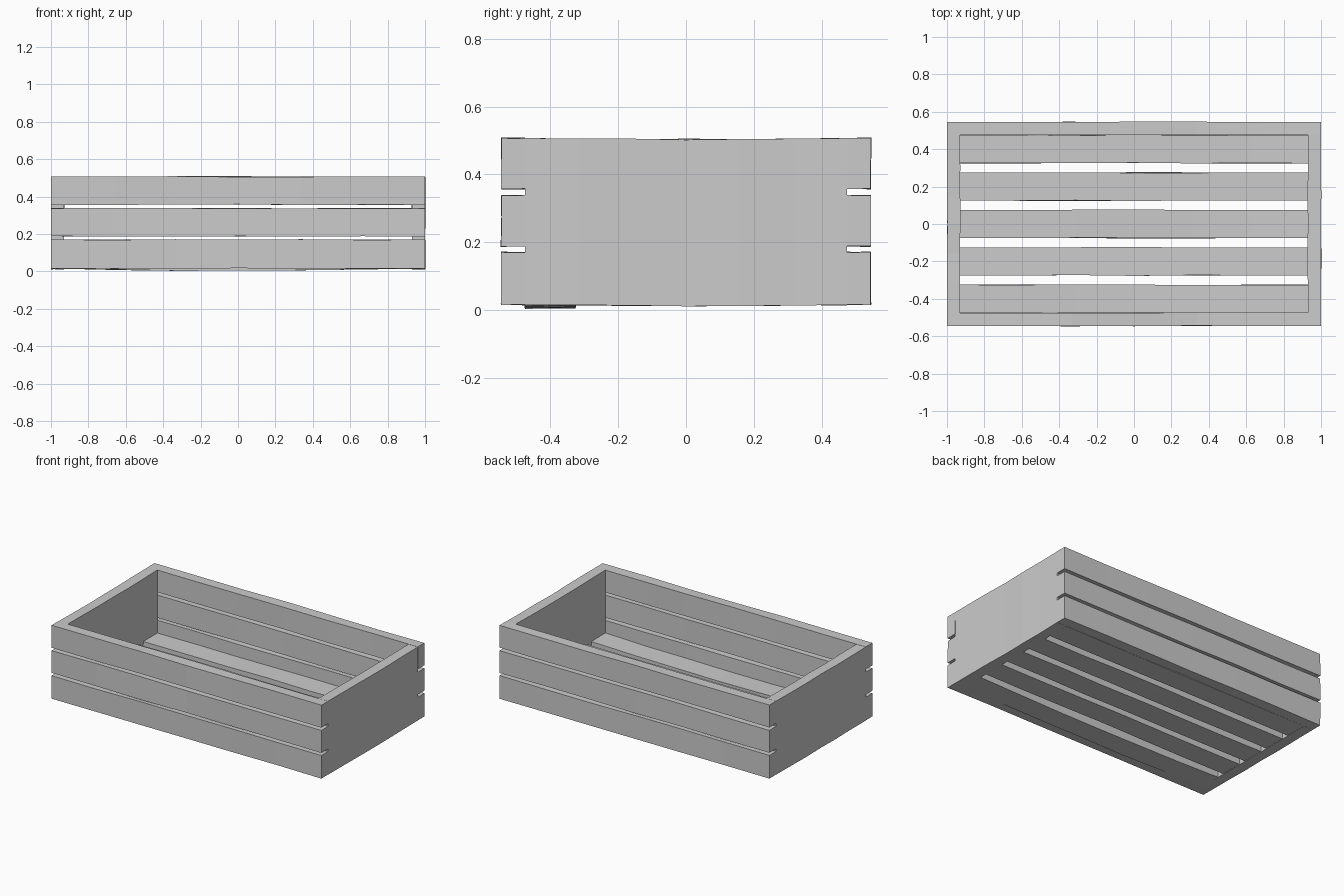
import bpy, bmesh, random
from mathutils import Vector

if "Cube" in bpy.data.objects:
    bpy.data.objects.remove(bpy.data.objects["Cube"])

random.seed(4)
L, W, T = 1.0, 0.545, 0.07        # half length, half width, board thickness
Z0, Z1 = 0.015, 0.507             # bottom and top of the crate


def board(name, lo, hi, axis, cuts=5, wobble=0.003, sag=0.0):
    """Box from lo to hi, divided along one axis and slightly hand-warped."""
    lo, hi = Vector(lo), Vector(hi)
    bm = bmesh.new()
    bmesh.ops.create_cube(bm, size=1)
    for v in bm.verts:
        v.co = Vector([lo[i] + (v.co[i] + 0.5) * (hi[i] - lo[i]) for i in range(3)])
    # cross cuts along the board
    for i in range(1, cuts + 1):
        p = Vector((0, 0, 0))
        n = Vector((0, 0, 0))
        p[axis] = lo[axis] + (hi[axis] - lo[axis]) * i / (cuts + 1)
        n[axis] = 1
        bmesh.ops.bisect_plane(bm, geom=bm.verts[:] + bm.edges[:] + bm.faces[:],
                               plane_co=p, plane_no=n)
    # small irregularities and an optional sag in the middle
    for v in bm.verts:
        t = 2 * (v.co[axis] - lo[axis]) / (hi[axis] - lo[axis]) - 1
        for i in range(3):
            if i != axis:
                v.co[i] += random.uniform(-wobble, wobble) * (1 - 0.7 * abs(t))
        v.co.z -= sag * (1 - t * t)
    bmesh.ops.recalc_face_normals(bm, faces=bm.faces[:])
    me = bpy.data.meshes.new(name)
    bm.to_mesh(me)
    bm.free()
    ob = bpy.data.objects.new(name, me)
    bpy.context.collection.objects.link(ob)
    return ob


# solid end panels, between the side slats
for name, x in (("left_end_panel", -L), ("right_end_panel", L - T)):
    board(name, (x, -W + T, Z0), (x + T, W - T, Z1), 1, wobble=0.002, sag=0.003)

# three long slats on the front and on the back
for side, y in (("front", -W), ("back", W - T)):
    for row, a, b in (("lower", Z0, 0.17), ("middle", 0.188, 0.338), ("upper", 0.357, Z1)):
        board(f"{side}_{row}_slat", (-L, y, a), (L, y + T, b), 0)

# five floor slats, inside the frame
for i in range(5):
    y = -0.4 + 0.2 * i
    board(f"floor_slat_{i + 1}", (-L + T, y - 0.075, Z0), (L - T, y + 0.075, Z0 + T), 0,
          sag=0.012 if i == 0 else 0.0)
